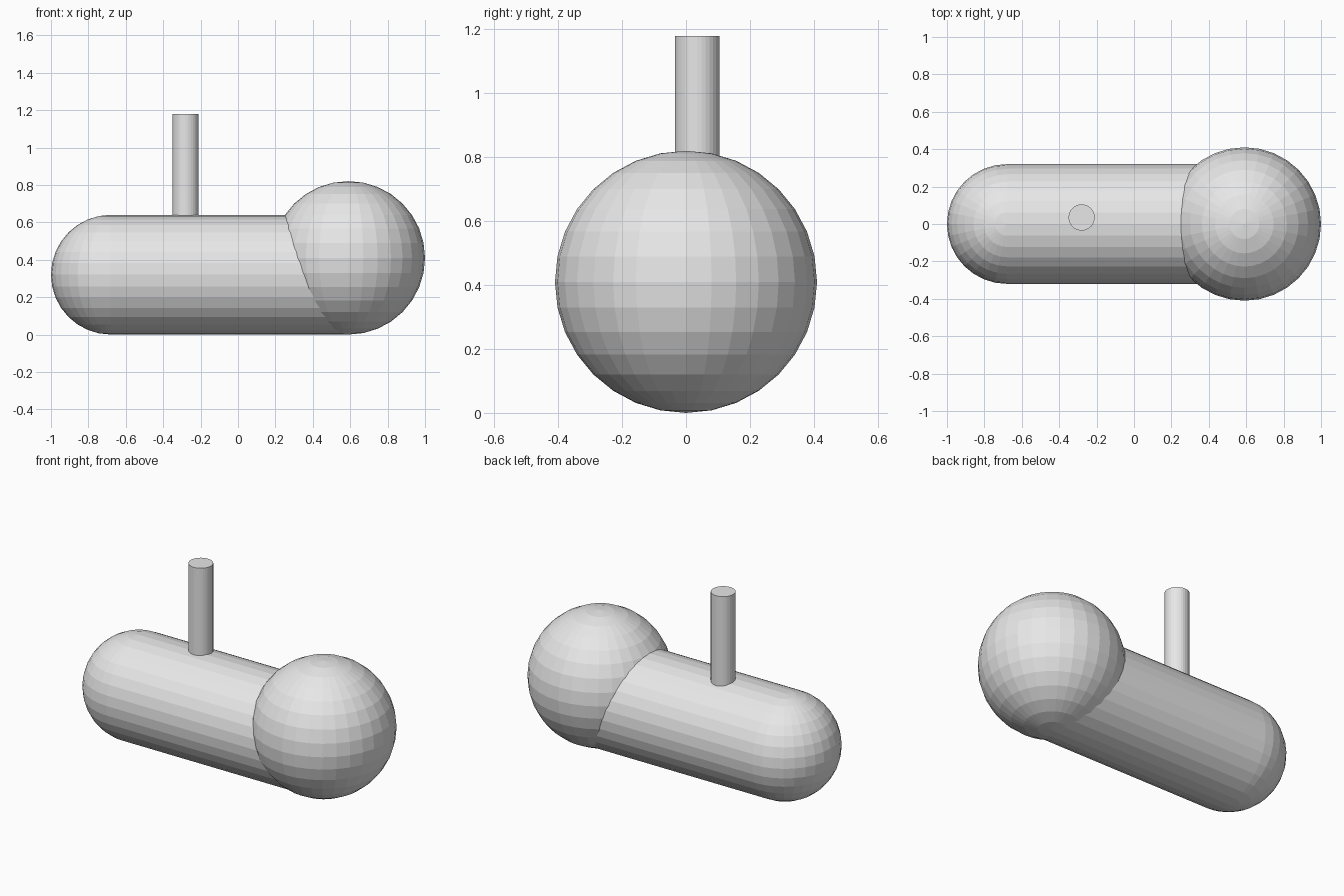
import bpy
import math

default_cube = bpy.data.objects.get("Cube")
if default_cube:
    bpy.data.objects.remove(default_cube, do_unlink=True)

# Single plain grey
GREY = (0.8, 0.8, 0.8, 1.0)
grey = bpy.data.materials.new("plain_grey")
grey.use_nodes = True
grey.diffuse_color = GREY
for node in grey.node_tree.nodes:
    if node.type == 'BSDF_PRINCIPLED':
        node.inputs["Base Color"].default_value = GREY


def finish(name):
    obj = bpy.context.object
    obj.name = name
    obj.data.name = name
    obj.data.materials.append(grey)
    return obj


def ball(name, radius, x):
    """Faceted sphere resting on the ground."""
    bpy.ops.mesh.primitive_uv_sphere_add(
        segments=32, ring_count=16, radius=radius, location=(x, 0, radius))
    return finish(name)


def rod(name, radius, length, centre, tilt=0.0):
    """Faceted cylinder, upright unless tilted about y."""
    bpy.ops.mesh.primitive_cylinder_add(
        vertices=32, radius=radius, depth=length,
        location=centre, rotation=(0, tilt, 0))
    return finish(name)


BODY_R = 0.32
HEAD_R = 0.41
tail_x = -1 + BODY_R
head_x = 1 - HEAD_R

# Large ball at one end, rounded cap at the other
ball("head_ball", HEAD_R, head_x)
ball("rounded_end", BODY_R, tail_x)

# Lying body, ending inside the large ball
rod("body", BODY_R, head_x - tail_x,
    ((head_x + tail_x) / 2, 0, BODY_R), math.pi / 2)

# Upright post, slightly off the centre line and sunk into the body
post_top, post_base = 1.18, 0.5
rod("post", 0.07, post_top - post_base,
    (-0.28, 0.035, (post_top + post_base) / 2))
